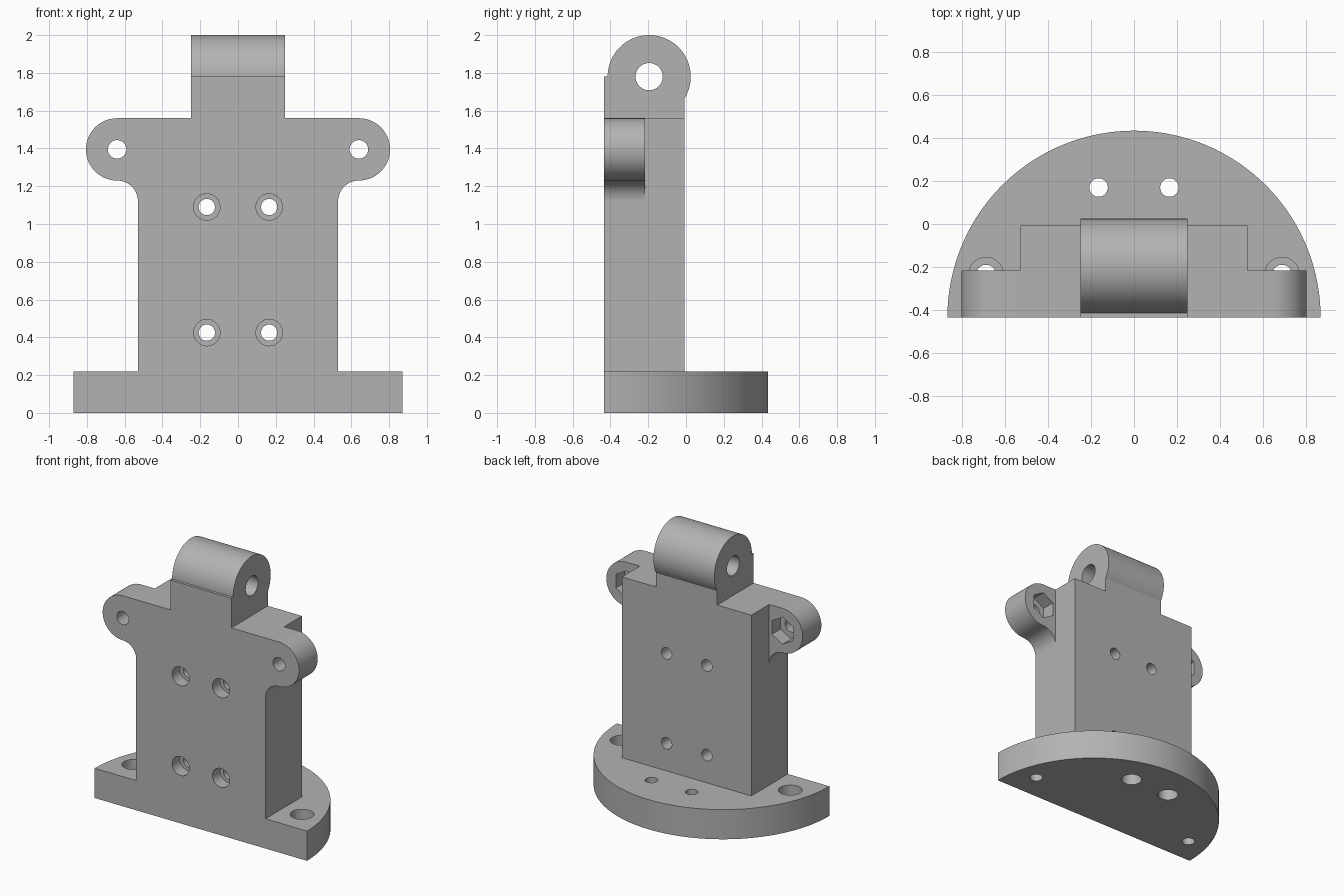
import bpy
import bmesh
from math import pi, cos, sin, radians
from mathutils import Vector

if "Cube" in bpy.data.objects:
    bpy.data.objects.remove(bpy.data.objects["Cube"])

FRONT, BACK, EAR_BACK = -0.435, -0.008, -0.217
BASE_R, BASE_TOP, SHOULDER = 0.87, 0.22, 1.56

grey = bpy.data.materials.new("plain_grey")
grey.use_nodes = True
colour = (0.45, 0.45, 0.45, 1)
grey.diffuse_color = colour
grey.node_tree.nodes["Principled BSDF"].inputs["Base Color"].default_value = colour


def prism(name, outline, axis, start, end):
    """Extrude a 2D outline along an axis: X uses (y, z), Y uses (x, z), Z uses (x, y)."""
    place = {"X": lambda a, b: (start, a, b),
             "Y": lambda a, b: (a, start, b),
             "Z": lambda a, b: (a, b, start)}[axis]
    bm = bmesh.new()
    face = bm.faces.new([bm.verts.new(place(a, b)) for a, b in outline])
    grown = bmesh.ops.extrude_face_region(bm, geom=[face])["geom"]
    shift = Vector([end - start if axis == k else 0 for k in "XYZ"])
    bmesh.ops.translate(bm, vec=shift, verts=[v for v in grown if isinstance(v, bmesh.types.BMVert)])
    bmesh.ops.recalc_face_normals(bm, faces=bm.faces)
    mesh = bpy.data.meshes.new(name)
    bm.to_mesh(mesh)
    bm.free()
    mesh.materials.append(grey)
    obj = bpy.data.objects.new(name, mesh)
    bpy.context.collection.objects.link(obj)
    return obj


def arc(cx, cy, r, a0, a1, n):
    return [(cx + r * cos(radians(a0 + (a1 - a0) * i / n)),
             cy + r * sin(radians(a0 + (a1 - a0) * i / n))) for i in range(n + 1)]


def circle(cx, cy, r, n=40):
    return arc(cx, cy, r, 0, 360, n)[:-1]


def rect(a0, a1, b0, b1):
    return [(a0, b0), (a1, b0), (a1, b1), (a0, b1)]


def combine(target, tool, operation):
    mod = target.modifiers.new(operation.lower(), "BOOLEAN")
    mod.operation = operation
    mod.solver = "EXACT"
    mod.object = tool
    bpy.context.view_layer.objects.active = target
    bpy.ops.object.modifier_apply(modifier=mod.name)
    bpy.data.objects.remove(tool)


# Half-round base
bracket = prism("bracket", arc(0, FRONT, BASE_R, 0, 180, 96), "Z", 0, BASE_TOP)

# Upright body
combine(bracket, prism("body", rect(-0.53, 0.53, 0.1, SHOULDER), "Y", FRONT, BACK), "UNION")

# Side ears with a rounded end and a concave fillet into the body
for s in (-1, 1):
    outline = ([(0.4, SHOULDER)] + arc(0.64, 1.395, 0.165, 90, -90, 36)
               + arc(0.64, 1.12, 0.11, 90, 180, 16)[1:] + [(0.4, 1.12)])
    ear = prism("ear", [(s * x, z) for x, z in outline], "Y", FRONT, EAR_BACK)
    combine(bracket, ear, "UNION")

# Hinge lug on top: square foot and round barrel
combine(bracket, prism("lug_foot", rect(FRONT, BACK, 1.4, 1.78), "X", -0.25, 0.25), "UNION")
combine(bracket, prism("lug_barrel", circle(-0.195, 1.78, 0.22, 80), "X", -0.25, 0.25), "UNION")

# Pin hole through the lug
cutters = [prism("pin_hole", circle(-0.195, 1.78, 0.072), "X", -1, 1)]

for s in (-1, 1):
    # Ear holes with hexagonal nut pockets at the back
    cutters.append(prism("ear_hole", circle(s * 0.64, 1.395, 0.049), "Y", -1, 0.1))
    hexagon = arc(s * 0.64, 1.395, 0.1, 30, 330, 5)
    cutters.append(prism("nut_pocket", hexagon, "Y", EAR_BACK - 0.1, EAR_BACK + 0.1))
    # Counterbored body holes
    for z in (0.425, 1.09):
        cutters.append(prism("body_hole", circle(s * 0.165, z, 0.043), "Y", -1, 0.2))
        cutters.append(prism("body_bore", circle(s * 0.165, z, 0.07), "Y", -1, FRONT + 0.09))
    # Base holes: outer pair counterbored from above, rear pair from below
    cutters.append(prism("outer_hole", circle(s * 0.69, -0.235, 0.045), "Z", -1, 0.5))
    cutters.append(prism("outer_bore", circle(s * 0.69, -0.235, 0.08), "Z", 0.11, 0.5))
    cutters.append(prism("rear_hole", circle(s * 0.165, 0.17, 0.043), "Z", -1, 0.5))
    cutters.append(prism("rear_bore", circle(s * 0.165, 0.17, 0.07), "Z", -1, 0.11))

for cutter in cutters:
    combine(bracket, cutter, "DIFFERENCE")

bpy.ops.object.select_all(action="DESELECT")
bracket.select_set(True)
bpy.context.view_layer.objects.active = bracket
bpy.ops.object.shade_smooth_by_angle(angle=radians(25))
